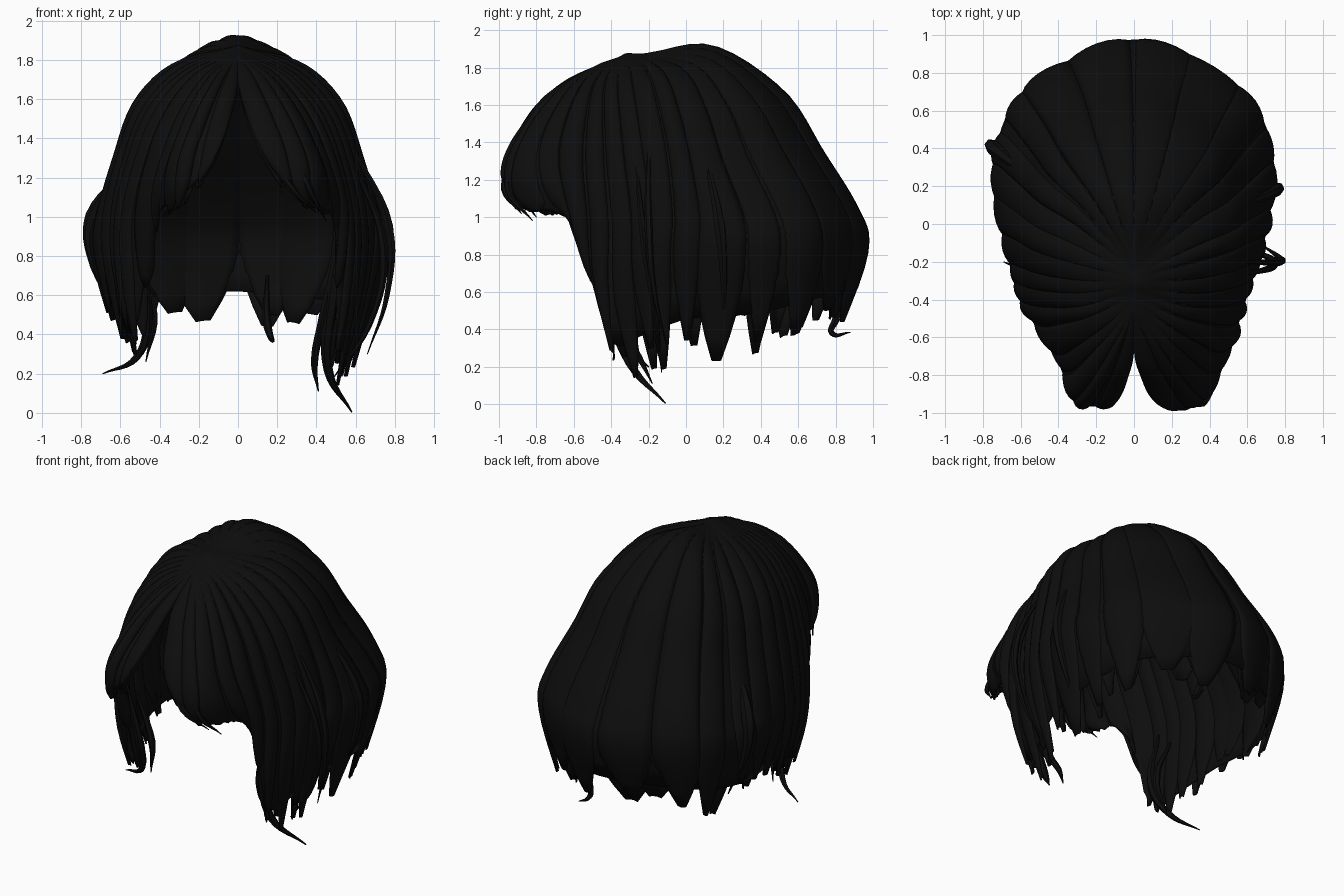
import bpy
import bmesh
import math
import random
from mathutils import Vector

random.seed(4)
default_cube = bpy.data.objects.get("Cube")
if default_cube:
    bpy.data.objects.remove(default_cube, do_unlink=True)

hair_black = bpy.data.materials.new("hair_black")
hair_black.use_nodes = True
shade = (0.004, 0.004, 0.004, 1)
hair_black.diffuse_color = shade
hair_black.node_tree.nodes["Principled BSDF"].inputs["Base Color"].default_value = shade

# Guide hairs from the parting to the tips, one half only:
# back, back corner, rear side, side, temple, face edge, three fringe guides
BACK = [(0, -.22, 1.87), (0, .14, 1.91), (0, .52, 1.66), (0, .73, 1.34),
        (0, .91, 1.05), (0, .97, .84), (0, .85, .42)]
BACK_CORNER = [(0, -.23, 1.87), (.19, .12, 1.85), (.35, .37, 1.63), (.43, .53, 1.35),
               (.52, .69, 1.05), (.54, .73, .82), (.47, .65, .35)]
REAR_SIDE = [(0, -.25, 1.87), (.28, 0, 1.79), (.47, .13, 1.58), (.57, .23, 1.3),
             (.69, .36, 1), (.72, .39, .8), (.57, .36, .24)]
SIDE = [(0, -.28, 1.87), (.32, -.17, 1.77), (.51, -.1, 1.57), (.61, -.04, 1.3),
        (.69, 0, 1), (.69, 0, .78), (.57, .02, .22)]
TEMPLE = [(0, -.32, 1.87), (.29, -.33, 1.74), (.47, -.31, 1.54), (.57, -.28, 1.28),
          (.63, -.25, 1), (.62, -.25, .7), (.52, -.2, .16)]
FACE_EDGE = [(0, -.36, 1.85), (.25, -.45, 1.72), (.41, -.47, 1.52), (.51, -.47, 1.26),
             (.57, -.45, .95), (.55, -.45, .62), (.48, -.38, .2)]
FRINGE_SIDE = [(0, -.42, 1.83), (.19, -.56, 1.72), (.34, -.66, 1.53), (.43, -.71, 1.34),
               (.49, -.69, 1.16), (.5, -.64, 1.03), (.49, -.57, .92)]
FRINGE_MID = [(0, -.45, 1.82), (.12, -.63, 1.72), (.22, -.78, 1.57), (.3, -.88, 1.41),
              (.35, -.93, 1.27), (.36, -.93, 1.14), (.37, -.87, 1.02)]
FRINGE_INNER = [(0, -.47, 1.81), (0, -.6, 1.73), (.01, -.72, 1.64), (.04, -.81, 1.53),
                (.08, -.9, 1.42), (.14, -.96, 1.3), (.23, -.97, 1.16)]
GUIDES = [BACK, BACK_CORNER, REAR_SIDE, SIDE, TEMPLE, FACE_EDGE,
          FRINGE_SIDE, FRINGE_MID, FRINGE_INNER]
LAST = len(GUIDES) - 1


def spline(get, low, high, value):
    """Smooth interpolation through the points get(low) .. get(high)."""
    value = max(low, min(high, value))
    i = min(int(math.floor(value)), high - 1)
    f = value - i
    b, c = get(i), get(i + 1)
    a = get(i - 1) if i > low else 2 * b - c
    d = get(i + 2) if i + 2 <= high else 2 * c - b
    return b + (c - a) * f / 2 + (2 * a - 5 * b + 4 * c - d) * f * f / 2 \
        + (3 * b - a - 3 * c + d) * f ** 3 / 2


def along(index, t):
    """Guide hair at t; negative guides are mirrored, with a narrower fringe."""
    points = GUIDES[abs(index)]
    p = spline(lambda k: Vector(points[k]), 0, len(points) - 1, t * (len(points) - 1))
    if index < 0:
        p.x *= -.84 if index < -5 else -1
    return p


def surface(u, t):
    """Point of the hair mass: u runs round the head, t from root to tip."""
    return spline(lambda k: along(k, t), -LAST, LAST, u)


def outward(u, t):
    t = max(.08, min(.98, t))
    u = max(.05 - LAST, min(LAST - .05, u))
    du = surface(u + .05, t) - surface(u - .05, t)
    dt = surface(u, t + .02) - surface(u, t - .02)
    return du.cross(dt).normalized()


def finish(obj):
    obj.data.materials.clear()
    obj.data.materials.append(hair_black)
    bpy.ops.object.select_all(action='DESELECT')
    obj.select_set(True)
    bpy.context.view_layer.objects.active = obj
    bpy.ops.object.shade_smooth_by_angle(angle=math.radians(50))


def sheet(name, point, columns, rows, thickness):
    """Grid of point(column fraction, row fraction), thickened and smooth."""
    bm = bmesh.new()
    grid = [[bm.verts.new(point(i / columns, j / rows)) for i in range(columns + 1)]
            for j in range(rows + 1)]
    for lower, upper in zip(grid, grid[1:]):
        for i in range(columns):
            bm.faces.new((lower[i], lower[i + 1], upper[i + 1], upper[i]))
    bmesh.ops.remove_doubles(bm, verts=bm.verts, dist=.0005)
    mesh = bpy.data.meshes.new(name)
    bm.to_mesh(mesh)
    bm.free()
    obj = bpy.data.objects.new(name, mesh)
    bpy.context.collection.objects.link(obj)
    solid = obj.modifiers.new("thickness", 'SOLIDIFY')
    solid.thickness = thickness
    solid.offset = 0
    finish(obj)


# Under layer covering the whole head, a little shorter on the right
def base_point(a, b):
    u = (2 * a - 1) * LAST
    return surface(u, b * (.9 + .05 * a))


sheet("hair_base", base_point, 96, 22, .012)


def lock(name, u, width, end, lift, sway):
    """Blunt tapered lock, arched over (or, with negative lift, under) the base."""
    def point(a, b):
        t = .01 + (end - .01) * b
        taper = 1 if b < .87 else 1 - .8 * ((b - .87) / .13) ** 1.6
        side = 2 * a - 1
        v = max(-LAST, min(LAST, u + side * width / 2 * taper + sway * b * b))
        rise = lift * (1 - side * side) * min(1, b * 3) * (.4 + .6 * taper)
        return surface(v, t) + outward(v, t) * rise
    sheet(name, point, 6, 28, .008)


def layer(name, count, low_lift, high_lift):
    """One ring of overlapping locks all the way round."""
    for n in range(count):
        u = (2 * (n + .5) / count - 1) * LAST
        region = "back" if abs(u) < 1.7 else "side" if abs(u) < 5.4 else "fringe"
        side_name = "left" if u > 0 else "right"
        longest = .95 if region == "side" and u < 0 else 1
        lock(f"{name}_{region}_lock_{side_name}_{n}", u, random.uniform(.45, .7),
             longest * random.uniform(.95, 1), random.uniform(low_lift, high_lift),
             random.uniform(-.18, .18))


layer("outer", 30, .012, .028)
layer("inner", 34, -.04, -.02)


def strand(name, points, size):
    """Loose wisp, thin at the root and fine at the tip."""
    curve = bpy.data.curves.new(name, 'CURVE')
    curve.dimensions = '3D'
    curve.bevel_depth = size
    curve.bevel_resolution = 1
    curve.resolution_u = 6
    curve.use_fill_caps = True
    path = curve.splines.new('BEZIER')
    path.bezier_points.add(len(points) - 1)
    for k, (knot, p) in enumerate(zip(path.bezier_points, points)):
        knot.co = p
        knot.handle_left_type = knot.handle_right_type = 'AUTO'
        knot.radius = .3 if k == 0 else 1 - .9 * (k / (len(points) - 1)) ** 2
    obj = bpy.data.objects.new(name, curve)
    bpy.context.collection.objects.link(obj)
    bpy.ops.object.select_all(action='DESELECT')
    obj.select_set(True)
    bpy.context.view_layer.objects.active = obj
    bpy.ops.object.convert(target='MESH')
    finish(bpy.context.view_layer.objects.active)


# Loose wisps on the left
strand("left_long_wisp", [(.54, -.44, 1), (.48, -.42, .6), (.46, -.3, .22), (.58, -.11, .005)], .04)
strand("left_inner_wisp", [(.52, -.42, .9), (.44, -.4, .5), (.39, -.25, .25), (.41, -.18, .11)], .03)
strand("left_outer_wisp", [(.56, -.2, 1.4), (.77, -.2, .95), (.76, -.17, .6), (.66, -.1, .3)], .025)
strand("left_curved_wisp", [(.58, -.27, 1.3), (.74, -.22, .85), (.67, -.16, .45), (.48, -.13, .17)], .025)
strand("left_rear_wisp", [(.58, .1, 1.35), (.76, .18, .95), (.74, .2, .7), (.62, .2, .4)], .035)
# Loose wisps on the right
strand("right_long_wisp", [(-.54, -.41, .9), (-.46, -.38, .5), (-.52, -.28, .28), (-.69, -.2, .2)], .03)
strand("right_inner_wisp", [(-.54, -.3, .8), (-.43, -.3, .5), (-.47, -.25, .26)], .03)
# Fuller rear side and flicked tip at the nape
strand("right_rear_swell", [(-.55, .25, 1.25), (-.74, .4, 1), (-.75, .42, .82), (-.58, .38, .45)], .045)
strand("nape_flick", [(.15, .88, .7), (.15, .8, .45), (.17, .78, .38), (.18, .88, .385)], .025)
# Drooping fringe tips
strand("fringe_tip_left", [(.28, -.9, 1.35), (.36, -.95, 1.15), (.45, -.82, .98)], .025)
strand("fringe_wisp_left", [(.16, -.93, 1.33), (.27, -.97, 1.15), (.4, -.88, 1.02)], .025)
strand("fringe_tip_right", [(-.24, -.88, 1.35), (-.3, -.9, 1.15), (-.38, -.8, 1)], .025)
